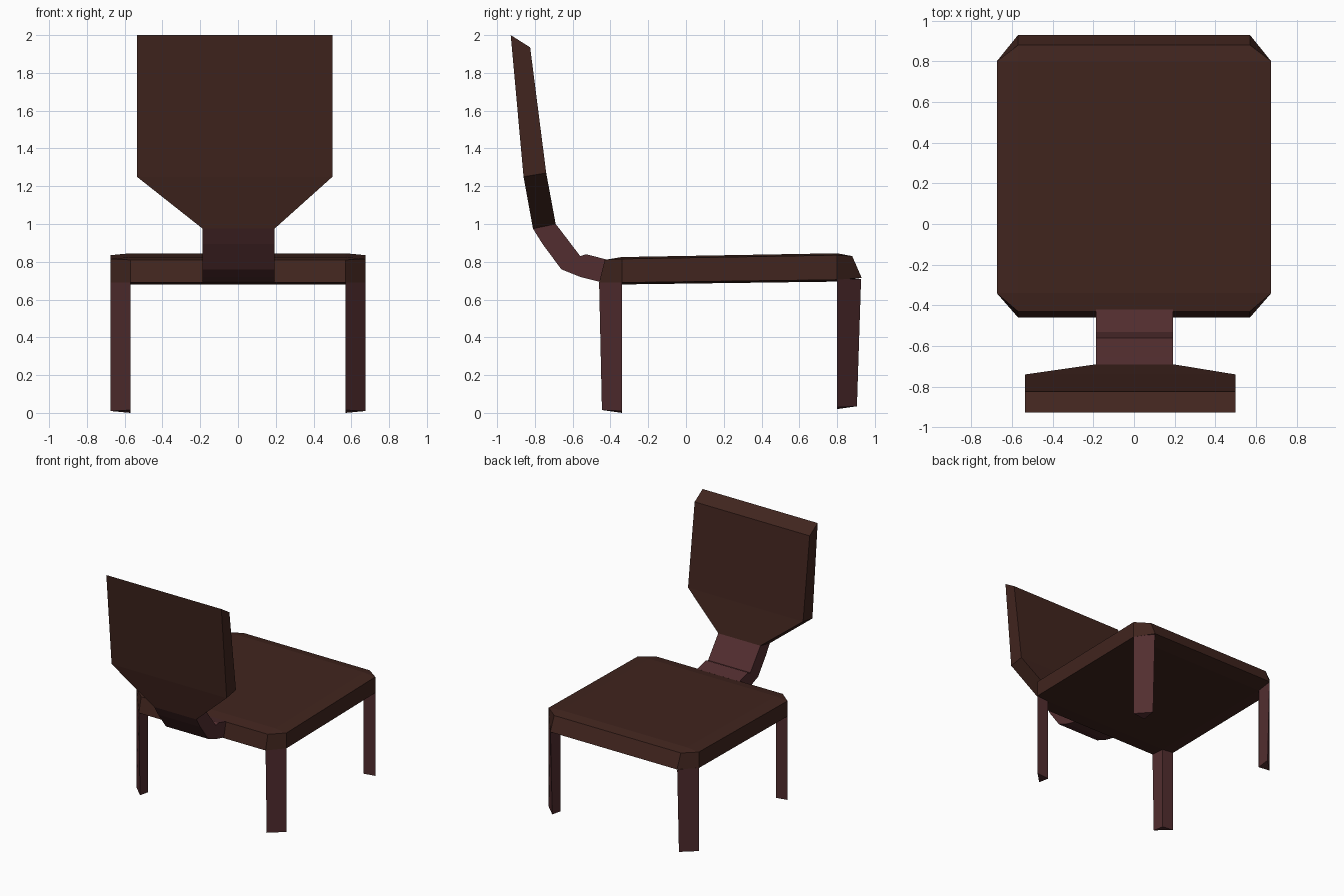
import bpy, bmesh

if "Cube" in bpy.data.objects:
    bpy.data.objects.remove(bpy.data.objects["Cube"])


def material(name, rgb):
    m = bpy.data.materials.new(name)
    m.diffuse_color = (*rgb, 1)
    m.use_nodes = True
    m.node_tree.nodes["Principled BSDF"].inputs["Base Color"].default_value = m.diffuse_color
    return m


SEAT_MAT = material("dark_brown", (0.052, 0.018, 0.013))
LEG_MAT = material("red_brown", (0.085, 0.027, 0.029))


def make_object(name, bm, mat):
    bmesh.ops.recalc_face_normals(bm, faces=bm.faces)
    me = bpy.data.meshes.new(name)
    bm.to_mesh(me)
    bm.free()
    me.materials.append(mat)
    ob = bpy.data.objects.new(name, me)
    bpy.context.collection.objects.link(ob)
    return ob


def loft(name, rings, mat):
    """Skin a list of equal-length point rings and cap both ends."""
    bm = bmesh.new()
    vr = [[bm.verts.new(p) for p in r] for r in rings]
    n = len(vr[0])
    for a, b in zip(vr, vr[1:]):
        for i in range(n):
            j = (i + 1) % n
            bm.faces.new((a[i], a[j], b[j], b[i]))
    bm.faces.new(vr[0])
    bm.faces.new(vr[-1])
    return make_object(name, bm, mat)


# Seat: clipped-corner slab, both faces as a slightly crowned 4 x 4 grid
XI, XO = 0.57, 0.675
YI = (-0.34, 0.80)


def seat_layer(bm, y_ends, z_inner, z_side, z_end):
    g = {}
    for i, x in enumerate((-XO, -XI, XI, XO)):
        for j, y in enumerate((y_ends[0], *YI, y_ends[1])):
            side, end = i in (0, 3), j in (0, 3)
            if side and end:
                continue
            z = (z_side if side else z_end if end else z_inner)[j // 2]
            g[i, j] = bm.verts.new((x, y, z))
    for i in range(3):
        for j in range(3):
            cell = [(i, j), (i + 1, j), (i + 1, j + 1), (i, j + 1)]
            bm.faces.new([g[c] for c in cell if c in g])
    rim = [(1, 0), (2, 0), (3, 1), (3, 2), (2, 3), (1, 3), (0, 2), (0, 1)]
    return [g[c] for c in rim]


bm = bmesh.new()
top = seat_layer(bm, (-0.43, 0.88), (0.825, 0.845), (0.815, 0.835), (0.81, 0.83))
low = seat_layer(bm, (-0.46, 0.93), (0.68, 0.695), (0.69, 0.705), (0.69, 0.715))
for k in range(8):
    m = (k + 1) % 8
    bm.faces.new((top[k], top[m], low[m], low[k]))
make_object("seat", bm, SEAT_MAT)

# Legs: triangular posts under the clipped corners
for end, y_in, y_top, y_foot, z_in, z_out, z_top in (
        ("back", YI[0], -0.46, -0.445, 0.0, 0.015, 0.69),
        ("front", YI[1], 0.927, 0.905, 0.02, 0.035, 0.71)):
    for side, s in (("left", -1), ("right", 1)):
        foot = [(s * XI, y_in, z_in), (s * XO, y_in, z_in + 0.01),
                (s * XI, y_foot, z_out)]
        head = [(s * XI, y_in, z_top), (s * XO, y_in, z_top),
                (s * XI, y_top, z_top)]
        loft(f"{end}_{side}_leg", [foot, head], LEG_MAT)


# Back support and backrest: side profile as (left x, right x, outer yz, inner yz)
def ring(x0, x1, outer, inner):
    return [(x0, *outer), (x1, *outer), (x1, *inner), (x0, *inner)]


N0, N1, W0, W1 = -0.187, 0.193, -0.535, 0.50
neck = (N0, N1, (-0.81, 0.975), (-0.69, 1.0))
loft("back_support", [ring(*s) for s in (
    (N0, N1, (-0.44, 0.69), (-0.42, 0.812)),
    (N0, N1, (-0.56, 0.72), (-0.53, 0.84)),
    (N0, N1, (-0.66, 0.76), (-0.56, 0.83)),
    (N0, N1, (-0.76, 0.895), (-0.655, 0.955)),
    neck)], LEG_MAT)
loft("backrest", [ring(*s) for s in (
    neck,
    (W0, W1, (-0.86, 1.25), (-0.74, 1.27)),
    (W0, W1, (-0.928, 2.0), (-0.825, 1.935)))], SEAT_MAT)
